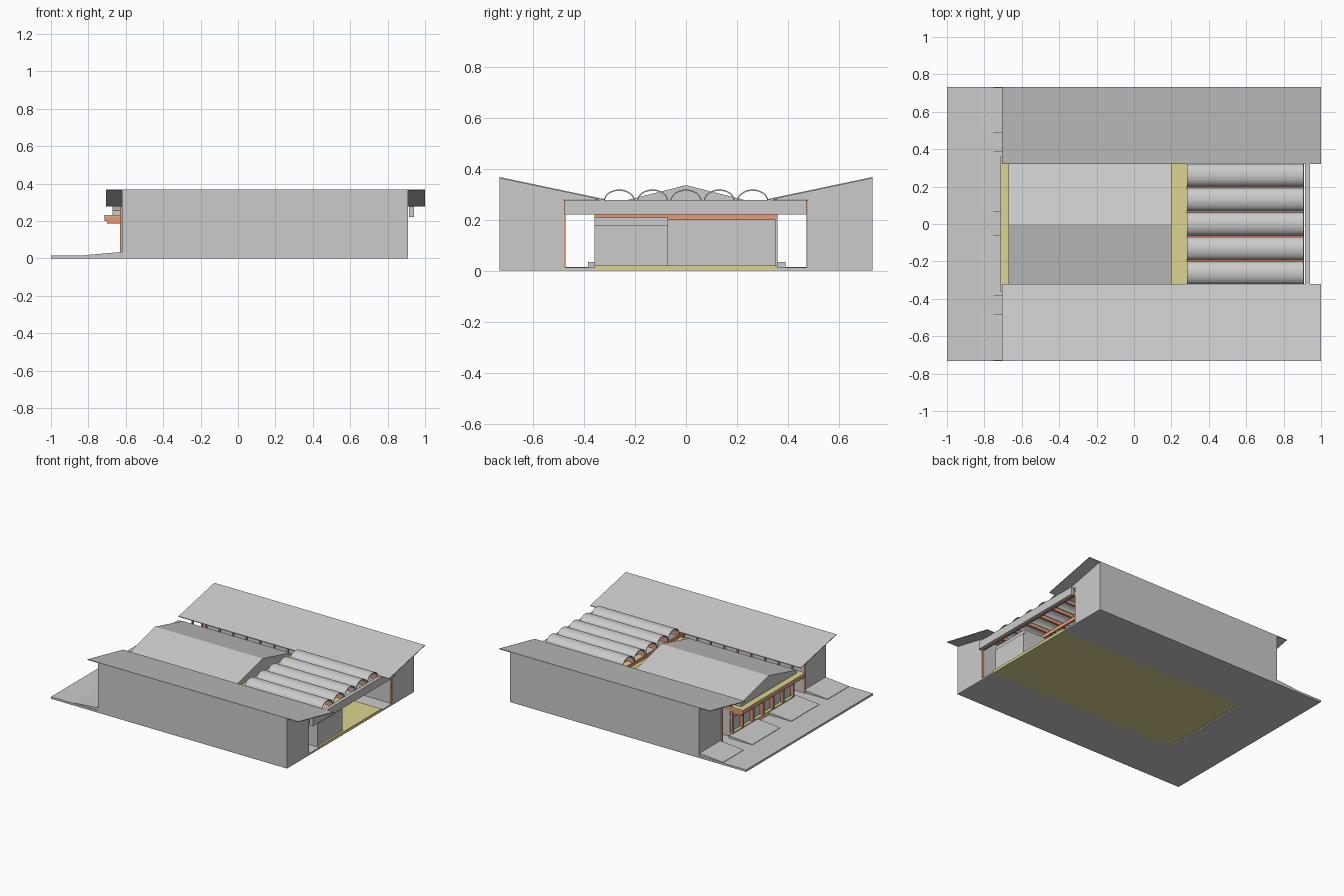
import bpy, math

if "Cube" in bpy.data.objects:
    bpy.data.objects.remove(bpy.data.objects["Cube"])


def material(name, rgb):
    m = bpy.data.materials.new(name)
    m.diffuse_color = (*rgb, 1)
    m.use_nodes = True
    m.node_tree.nodes["Principled BSDF"].inputs["Base Color"].default_value = m.diffuse_color
    return m


ORANGE = material("orange_timber", (0.8, 0.33, 0.2))
YELLOW = material("pale_yellow", (0.72, 0.66, 0.28))


def mesh(name, verts, faces, mat=None):
    me = bpy.data.meshes.new(name)
    me.from_pydata(verts, [], faces)
    me.update()
    ob = bpy.data.objects.new(name, me)
    bpy.context.collection.objects.link(ob)
    if mat:
        me.materials.append(mat)
    return ob


def prism_x(name, profile, x0, x1, mat=None):
    """Extrude a (y, z) profile along x."""
    area = sum(a[0] * b[1] - b[0] * a[1]
               for a, b in zip(profile, profile[1:] + profile[:1]))
    if area < 0:
        profile = profile[::-1]
    n = len(profile)
    verts = [(x, y, z) for x in (x0, x1) for y, z in profile]
    faces = [tuple(range(n))[::-1], tuple(range(n, 2 * n))]
    faces += [(i, (i + 1) % n, n + (i + 1) % n, n + i) for i in range(n)]
    return mesh(name, verts, faces, mat)


def box(name, x0, x1, y0, y1, z0, z1, mat=None):
    y0, y1 = min(y0, y1), max(y0, y1)
    return prism_x(name, [(y0, z0), (y1, z0), (y1, z1), (y0, z1)], x0, x1, mat)


def roof_z(y):
    return 0.28 + (y - 0.32) * 0.087 / 0.413


# Ground slabs and forecourt
box("hall_floor", -0.61, 0.91, -0.36, 0.36, 0, 0.02, YELLOW)
box("forecourt", -1, -0.62, -0.733, 0.733, 0, 0.015)

# Ramps leading up from the forecourt
for i, (a, b) in enumerate([(-0.73, -0.48), (-0.385, -0.06), (0.065, 0.39), (0.49, 0.73)]):
    v = [(x, y, z) for y in (a, b) for x, z in
         ((-0.81, 0.013), (-0.62, 0.013), (-0.62, 0.034), (-0.81, 0.018))]
    mesh(f"ramp_{i}", v, [(0, 1, 2, 3), (7, 6, 5, 4), (0, 4, 5, 1),
                          (1, 5, 6, 2), (2, 6, 7, 3), (3, 7, 4, 0)])

# Side wings: floor, walls, end walls and single-pitch roofs
for s, side in ((-1, "front"), (1, "back")):
    box(f"{side}_wing_floor", -0.62, 0.91, s * 0.36, s * 0.733, 0, 0.012)
    prism_x(f"{side}_outer_wall", [(s * 0.725, 0.01), (s * 0.733, 0.01),
            (s * 0.733, 0.365), (s * 0.725, 0.363)], -0.62, 0.91)
    box(f"{side}_inner_wall", -0.61, 0.9, s * 0.48, s * 0.487, 0.01, 0.31)
    end = [(s * 0.733, 0.01), (s * 0.733, 0.365), (s * 0.325, 0.279),
           (s * 0.48, 0.279), (s * 0.48, 0.01)]
    for x in (-0.62, 0.9):
        prism_x(f"{side}_end_wall", end, x, x + 0.01)
    prism_x(f"{side}_wing_roof", [(s * y, roof_z(y) + d) for y, d in
            ((0.32, -0.004), (0.733, -0.004), (0.733, 0.001), (0.32, 0.001))], -0.705, 1.0)
    # Corner posts, hall side wall and clerestory posts
    for x in (-0.63, 0.895):
        box(f"{side}_corner_post", x, x + 0.012, s * 0.474, s * 0.48, 0.01, 0.278, ORANGE)
    box(f"{side}_hall_wall", -0.61, 0.28, s * 0.352, s * 0.36, 0.02, 0.205)
    for i in range(9):
        x = -0.62 + i * 0.11
        box(f"{side}_clerestory_post", x, x + 0.012, s * 0.345, s * 0.357, 0.23, 0.284, ORANGE)

# Flat hall roof with canopy, and the gable on top
box("canopy_frame", -0.713, 0.28, -0.36, 0.36, 0.2, 0.224, ORANGE)
box("flat_roof", -0.714, 0.284, -0.361, 0.361, 0.224, 0.231, YELLOW)
box("roof_step", 0.2, 0.25, -0.34, 0.34, 0.231, 0.238, YELLOW)
prism_x("gable_roof", [(-0.32, 0.231), (0.32, 0.231), (0.32, 0.255),
                       (0, 0.336), (-0.32, 0.255)], -0.67, 0.2)

# Entrance facade: posts, rails and recessed panels
box("facade_panel", -0.605, -0.598, -0.36, 0.36, 0.02, 0.2)
box("facade_sill", -0.628, -0.6, -0.36, 0.36, 0.015, 0.04, YELLOW)
box("facade_rail", -0.62, -0.604, -0.36, 0.36, 0.145, 0.157, ORANGE)
for i in range(7):
    y = -0.351 + i * 0.117
    box(f"facade_post_{i}", -0.629, -0.604, y - 0.008, y + 0.008, 0.02, 0.2, ORANGE)
    box(f"canopy_bracket_{i}", -0.7, -0.62, y - 0.006, y + 0.006, 0.185, 0.2, ORANGE)

# Rear open hall: back partition, room and fascia
box("rear_partition", 0.2, 0.21, -0.36, 0.36, 0.02, 0.22)
box("rear_room", 0.62, 0.895, -0.36, -0.07, 0.02, 0.18)
box("rear_room_lid", 0.63, 0.885, -0.36, -0.07, 0.18, 0.21)
box("rear_fascia", 0.915, 0.94, -0.478, 0.474, 0.22, 0.277)

# Timber frame carrying the vaults
for i in range(6):
    y = -0.325 + i * 0.13
    box(f"valley_beam_{i}", 0.28, 0.905, y - 0.007, y + 0.007, 0.25, 0.274, ORANGE)
for i in range(4):
    x = 0.285 + i * 0.203
    box(f"cross_beam_{i}", x, x + 0.012, -0.47, 0.47, 0.225, 0.25, ORANGE)

# Five barrel vaults
N = 16
for k in range(5):
    c = (k - 2) * 0.131
    arc = [math.pi * i / N for i in range(N + 1)]
    prof = [(c + 0.061 * math.cos(a), 0.275 + 0.044 * math.sin(a)) for a in arc]
    prof += [(c + 0.056 * math.cos(a), 0.275 + 0.039 * math.sin(a)) for a in reversed(arc)]
    ob = prism_x(f"barrel_vault_{k}", prof, 0.283, 0.907)
    bpy.ops.object.select_all(action="DESELECT")
    ob.select_set(True)
    bpy.context.view_layer.objects.active = ob
    bpy.ops.object.shade_smooth_by_angle(angle=math.radians(35))
